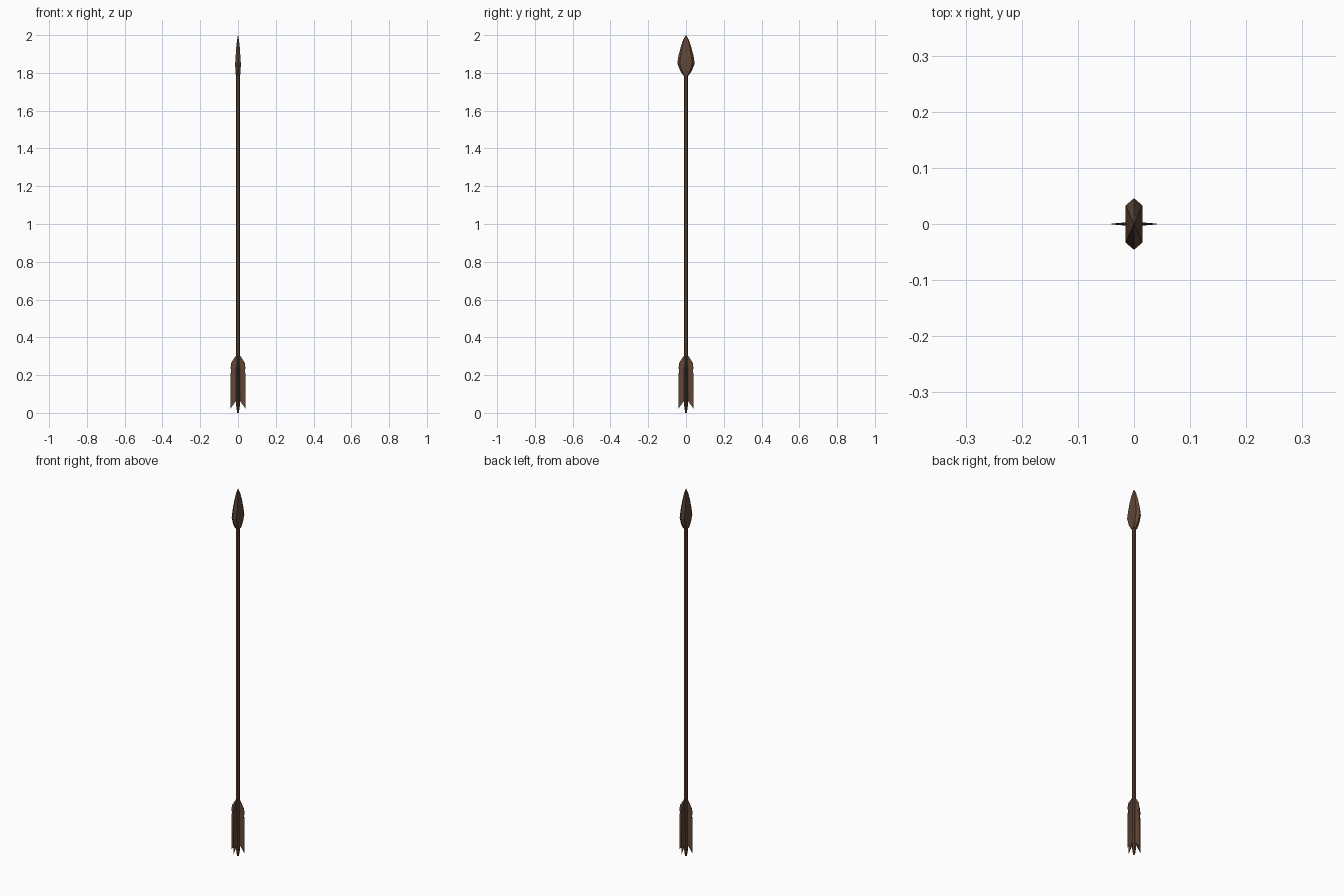
import bpy, bmesh
from math import cos, sin, pi
from mathutils import Matrix

if "Cube" in bpy.data.objects:
    bpy.data.objects.remove(bpy.data.objects["Cube"])

wood = bpy.data.materials.new("dark_brown")
wood.diffuse_color = (0.115, 0.062, 0.037, 1)
wood.use_nodes = True
wood.node_tree.nodes["Principled BSDF"].inputs["Base Color"].default_value = wood.diffuse_color


def finish(name, bm):
    bmesh.ops.recalc_face_normals(bm, faces=bm.faces)
    mesh = bpy.data.meshes.new(name)
    bm.to_mesh(mesh)
    bm.free()
    mesh.materials.append(wood)
    obj = bpy.data.objects.new(name, mesh)
    bpy.context.collection.objects.link(obj)
    return obj


def loft(name, sections):
    """Skin a stack of rings with equal point counts."""
    bm = bmesh.new()
    rings = [[bm.verts.new(p) for p in ring] for ring in sections]
    n = len(rings[0])
    for a, b in zip(rings, rings[1:]):
        for i in range(n):
            j = (i + 1) % n
            bm.faces.new((a[i], a[j], b[j], b[i]))
    bm.faces.new(rings[0])
    bm.faces.new(rings[-1])
    return finish(name, bm)


def circle(r, z, n=8):
    return [(r * cos(2 * pi * (i + .5) / n), r * sin(2 * pi * (i + .5) / n), z)
            for i in range(n)]


def blade(w, t, z):
    e = w * 0.72
    return [(0, -w, z), (t, -e, z), (t, e, z), (0, w, z), (-t, e, z), (-t, -e, z)]


# shaft with a tapered tail
loft("shaft", [circle(r, z) for r, z in
               [(0.005, 0), (0.011, 0.04), (0.011, 1.80)]])

# flat leaf-shaped head with bevelled edges
loft("arrowhead", [blade(*s) for s in [
    (0.013, 0.011, 1.785), (0.030, 0.014, 1.81), (0.046, 0.015, 1.85),
    (0.040, 0.0125, 1.89), (0.027, 0.009, 1.94), (0.015, 0.005, 1.975),
    (0.0005, 0.0005, 2.0)]])

# four feather vanes with serrated outer edges, thin at the rim
TEETH = 7
outline = [(0.006, 0.305), (0.014, 0.30)]
step = (0.265 - 0.02) / TEETH
for i in range(TEETH):
    top = 0.265 - i * step
    outline += [(0.036, top), (0.040, top - step * 0.95)]
outline += [(0.006, 0.07)]
for k in range(4):
    bm = bmesh.new()
    sides = []
    for s in (1, -1):
        sides.append([bm.verts.new((x, s * (0.0035 if x < 0.01 else 0.0008), z))
                      for x, z in outline])
        bm.faces.new(sides[-1])
    n = len(outline)
    for i in range(n):
        j = (i + 1) % n
        bm.faces.new((sides[0][i], sides[0][j], sides[1][j], sides[1][i]))
    bmesh.ops.triangulate(bm, faces=[f for f in bm.faces if len(f.verts) > 4])
    bm.transform(Matrix.Rotation(k * pi / 2, 4, 'Z'))
    finish(f"feather_{k + 1}", bm)
